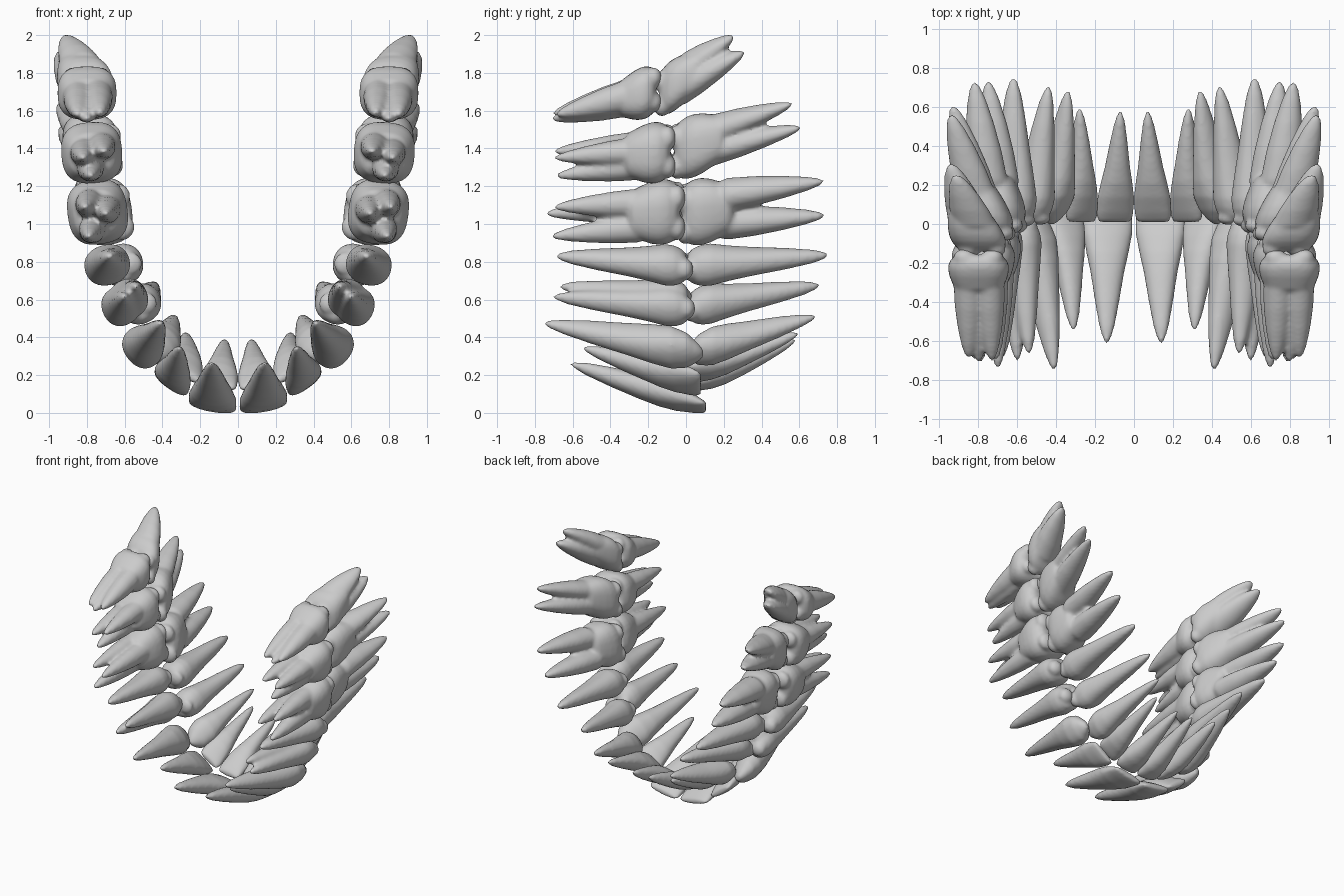
import bpy, bmesh
from math import sin, cos, pi, radians
from mathutils import Vector

if "Cube" in bpy.data.objects:
    bpy.data.objects.remove(bpy.data.objects["Cube"])

# Section tables: (fraction of length, width along the arch, depth across the arch)
INCISOR = [(0, .82, .22), (.02, .95, .36), (.08, 1, .58), (.22, .98, .9), (.35, .84, 1), (.5, .66, .92),
           (.7, .48, .72), (.88, .3, .46), (.97, .15, .22), (1, .04, .06)]
CANINE = [(0, .2, .16), (.03, .45, .38), (.1, .86, .7), (.2, 1, .96), (.32, .86, 1), (.48, .66, .88),
          (.7, .47, .66), (.88, .29, .4), (.97, .15, .2), (1, .04, .06)]
PREMOLAR = [(0, .6, .6), (.03, .82, .82), (.09, .97, .96), (.16, 1, 1), (.3, .82, .9), (.45, .68, .76),
            (.7, .5, .54), (.88, .33, .35), (.97, .17, .18), (1, .04, .05)]
CROWN = [(0, .68, .68), (.1, .87, .87), (.3, .98, .98), (.5, 1, 1), (.75, .94, .95), (1, .82, .86),
         (1.2, .72, .76), (1.32, .55, .6)]
ROOT = [(0, .7, .7), (.15, 1, 1), (.4, .88, .9), (.65, .66, .7), (.85, .42, .46), (.96, .22, .25), (1, .05, .06)]


def loft(bm, start, end, sections, width, depth, tangent, outward, power=2.0, n=28):
    """Closed tapering solid whose rings lie across the y axis."""
    rings = []
    for t, w, d in sections:
        c = start + (end - start) * t
        ring = []
        for i in range(n):
            a = 2 * pi * i / n
            ca, sa = cos(a), sin(a)
            u = abs(ca) ** (2 / power) * (1 if ca >= 0 else -1)
            v = abs(sa) ** (2 / power) * (1 if sa >= 0 else -1)
            ring.append(bm.verts.new(c + tangent * u * w * width / 2 + outward * v * d * depth / 2))
        rings.append(ring)
    for a, b in zip(rings, rings[1:]):
        for i in range(n):
            bm.faces.new((a[i], a[(i + 1) % n], b[(i + 1) % n], b[i]))
    bm.faces.new(rings[0])
    bm.faces.new(rings[-1])


def cusp(bm, centre, radius, height):
    """Rounded bump on the chewing surface."""
    r = bmesh.ops.create_icosphere(bm, subdivisions=3, radius=1)
    for v in r["verts"]:
        v.co = centre + Vector((v.co.x * radius, v.co.y * height, v.co.z * radius))


def tooth(name, kind, centre, angle, width, depth, tips, root=None, neck_at=.3):
    bm = bmesh.new()
    a = radians(angle)
    tan, out = Vector((cos(a), 0, sin(a))), Vector((sin(a), 0, -cos(a)))
    c = Vector(centre)
    tips = [Vector(t) for t in tips]
    mean = sum(tips, Vector()) / len(tips)
    up = Vector((0, 1 if mean.y < c.y else -1, 0))
    if kind == "molar":
        # crown and trunk, then separate roots, then four cusps
        loft(bm, c, c.lerp(mean, neck_at), CROWN, width, depth, tan, out, 2.7)
        rw, rd = root or ((.5, .75) if len(tips) == 2 else (.46, .48))
        for t in tips:
            base = c.lerp(mean, .2)
            y = base.y
            base = base + (t - mean) * .8
            base.y = y
            loft(bm, base, t, ROOT, width * rw, depth * rd, tan, out)
        for su in (-1, 1):
            for sv in (-1, 1):
                cusp(bm, c + tan * su * width * .23 + out * sv * depth * .23 - up * .012, width * .2, .045)
    elif kind == "premolar":
        for t in tips:
            k = 1 if len(tips) == 1 else .8
            off = Vector() if len(tips) == 1 else (t - mean) * .7
            off.y = 0
            loft(bm, c + off, t, PREMOLAR, width, depth * k, tan, out, 2.2)
        for sv, h in ((1, .05), (-1, .035)):
            cusp(bm, c + out * sv * depth * .22 - up * .01, width * .28, h)
    else:
        loft(bm, c, mean, INCISOR if kind == "incisor" else CANINE, width, depth, tan, out, 2.2)
    bmesh.ops.recalc_face_normals(bm, faces=bm.faces)
    me = bpy.data.meshes.new(name)
    bm.to_mesh(me)
    bm.free()
    ob = bpy.data.objects.new(name, me)
    bpy.context.collection.objects.link(ob)
    # fuse the pieces, soften, and mirror to the other side
    m = ob.modifiers.new("fuse", 'REMESH')
    m.mode, m.voxel_size, m.use_smooth_shade = 'VOXEL', .0128, True
    m = ob.modifiers.new("soften", 'SMOOTH')
    m.factor, m.iterations = .5, 5
    ob.modifiers.new("mirror", 'MIRROR').use_mirror_merge = False


# Upper jaw: roots point to -y
tooth("upper_central_incisor", "incisor", (.134, .108, .028), 10, .262, .145, [(.14, -.615, .26)])
tooth("upper_lateral_incisor", "incisor", (.355, .08, .15), 36, .22, .14, [(.31, -.55, .345)])
tooth("upper_canine", "canine", (.53, .09, .315), 52, .235, .205, [(.41, -.755, .475)])
tooth("upper_first_premolar", "premolar", (.605, .01, .575), 66, .21, .25,
      [(.60, -.705, .615), (.54, -.67, .67)])
tooth("upper_second_premolar", "premolar", (.695, 0, .775), 74, .215, .245, [(.68, -.69, .83)])
tooth("upper_first_molar", "molar", (.74, -.035, 1.07), 82, .345, .32,
      [(.79, -.715, .935), (.81, -.70, 1.09), (.70, -.745, 1.055)])
tooth("upper_second_molar", "molar", (.775, -.085, 1.385), 86, .325, .325,
      [(.78, -.69, 1.255), (.82, -.70, 1.35), (.71, -.70, 1.385)])
tooth("upper_wisdom_tooth", "molar", (.80, -.16, 1.71), 90, .28, .315,
      [(.73, -.705, 1.585), (.80, -.71, 1.555), (.85, -.69, 1.58)], (.62, .52), .27)

# Lower jaw: roots point to +y
tooth("lower_central_incisor", "incisor", (.10, .01, .14), 8, .195, .145, [(.07, .585, .385)])
tooth("lower_lateral_incisor", "incisor", (.27, .01, .205), 32, .19, .145, [(.28, .60, .42)])
tooth("lower_canine", "canine", (.425, 0, .315), 50, .21, .195, [(.34, .69, .51)])
tooth("lower_first_premolar", "premolar", (.53, .02, .56), 66, .21, .215, [(.44, .71, .675)])
tooth("lower_second_premolar", "premolar", (.62, .01, .775), 74, .22, .24, [(.62, .755, .835)])
tooth("lower_first_molar", "molar", (.695, -.02, 1.055), 82, .355, .29,
      [(.75, .735, 1.045), (.82, .73, 1.225)], (.5, .72), .27)
tooth("lower_second_molar", "molar", (.745, -.06, 1.385), 86, .335, .29,
      [(.93, .61, 1.51), (.94, .565, 1.635)], (.5, .72), .31)
tooth("lower_wisdom_tooth", "molar", (.78, -.14, 1.69), 90, .28, .285,
      [(.94, .31, 1.905), (.915, .255, 1.99)], (.72, .8), .38)
